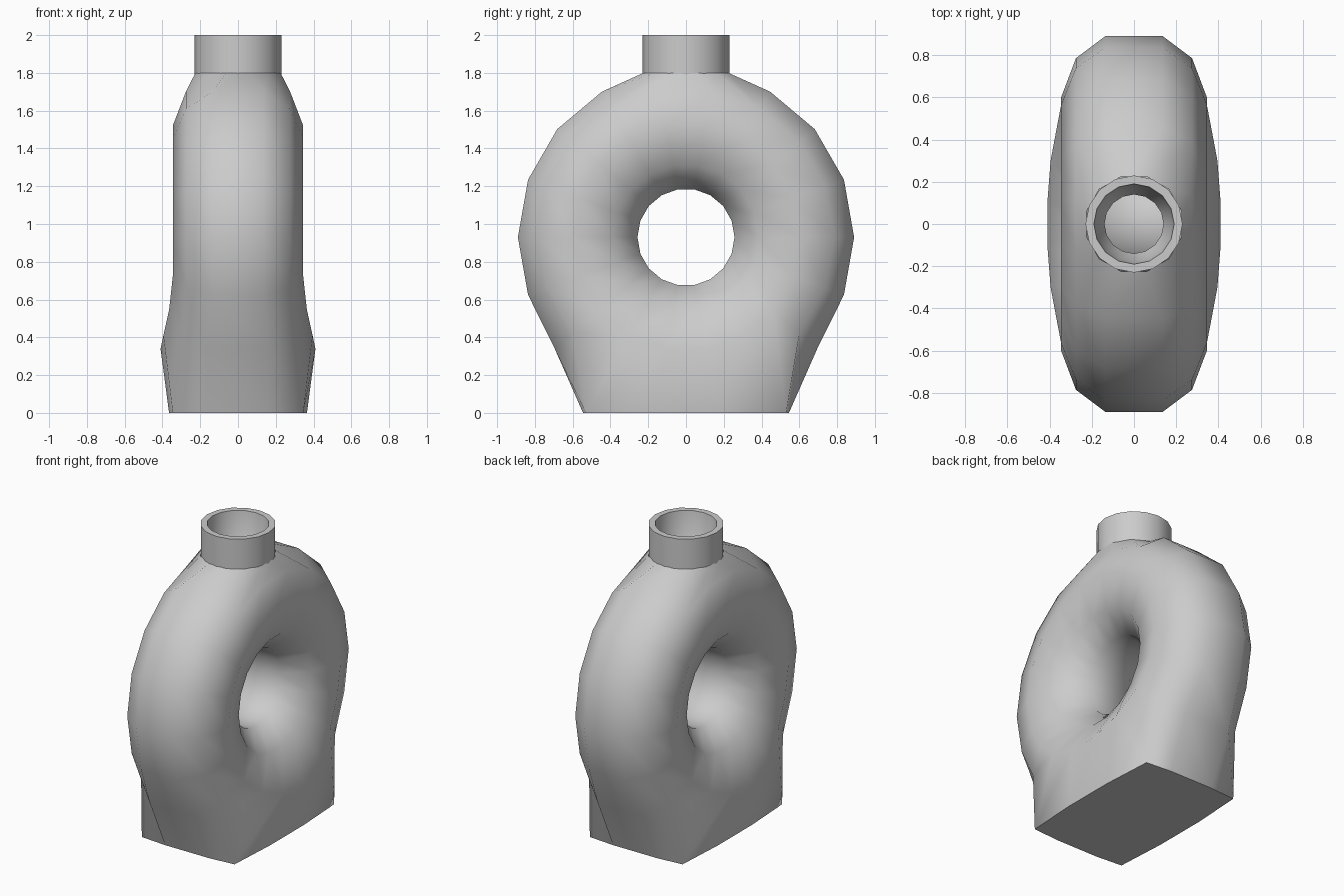
import bpy, bmesh
from math import sin, cos, radians, atan2, pi

if "Cube" in bpy.data.objects:
    bpy.data.objects.remove(bpy.data.objects["Cube"])

CZ = 0.93  # height of the ring centre


def finish(bm, name, angle):
    bmesh.ops.recalc_face_normals(bm, faces=bm.faces[:])
    me = bpy.data.meshes.new(name)
    bm.to_mesh(me)
    bm.free()
    ob = bpy.data.objects.new(name, me)
    bpy.context.collection.objects.link(ob)
    bpy.ops.object.select_all(action='DESELECT')
    ob.select_set(True)
    bpy.context.view_layer.objects.active = ob
    bpy.ops.object.shade_smooth_by_angle(angle=radians(angle))
    return ob


def sweep(bm, rings, closed):
    n = len(rings)
    for i in range(n if closed else n - 1):
        a, b = rings[i], rings[(i + 1) % n]
        for j in range(len(a)):
            k = (j + 1) % len(a)
            bm.faces.new((a[j], a[k], b[k], b[j]))


# Ring body: ten-sided section swept in 18 steps about the x axis
half = [(0.135, 0.89), (0.275, 0.785), (0.345, 0.6), (0.275, 0.385), (0.135, 0.257)]
section = half + [(-x, r) for x, r in reversed(half)]
# Half widths of the two outer points and the side point where the foot flares
flare = {40: (0.17, 0.30, 0.365), 60: (0.16, 0.345, 0.395), 80: (0.18, 0.365, 0.41)}
foot_y = {60: (0.545, 0.53), 80: (0.18, 0.18)}

bm = bmesh.new()
rings = []
for s in range(18):
    a = radians(20 * s)
    low = 20 * s - 180 if s > 9 else 0
    low = min(low, 180 - low)          # degrees below horizontal
    ring = []
    for j, (x, r) in enumerate(section):
        k = min(j, 9 - j)
        y, z = r * cos(a), CZ + r * sin(a)
        if low in flare and k < 3:
            x = flare[low][k] * (1 if x > 0 else -1)
        if low in foot_y and k < 2:    # flat base
            y = foot_y[low][k] * (1 if y > 0 else -1)
            z = 0
        if low == 40 and k == 0:
            y, z = (0.695 if y > 0 else -0.695), 0.34
        ring.append(bm.verts.new((x, y, z)))
    rings.append(ring)
sweep(bm, rings, True)

# Open the top and blend the shoulder into a round collar
top = [rings[s][j] for s in (4, 5) for j in (0, 9)]
bmesh.ops.delete(bm, geom=top, context='VERTS')
ang = lambda v: atan2(v.co.y, v.co.x) % (2 * pi)
rim = sorted({v for e in bm.edges if e.is_boundary for v in e.verts}, key=ang)
n = len(rim)
collar = [bm.verts.new((0.233 * cos((i + 0.5) * 2 * pi / n),
                        0.233 * sin((i + 0.5) * 2 * pi / n), 1.80)) for i in range(n)]
sweep(bm, [rim, collar], False)
finish(bm, "ring_body", 55)

# Neck: outer wall, lip and tapering inner wall
bm = bmesh.new()
rings = []
for r, z in [(0.23, 1.79), (0.23, 2.0), (0.19, 2.0), (0.175, 1.88), (0.14, 1.79)]:
    rings.append([bm.verts.new((r * cos(i * pi / 8), r * sin(i * pi / 8), z)) for i in range(16)])
sweep(bm, rings, False)
finish(bm, "neck", 40)
